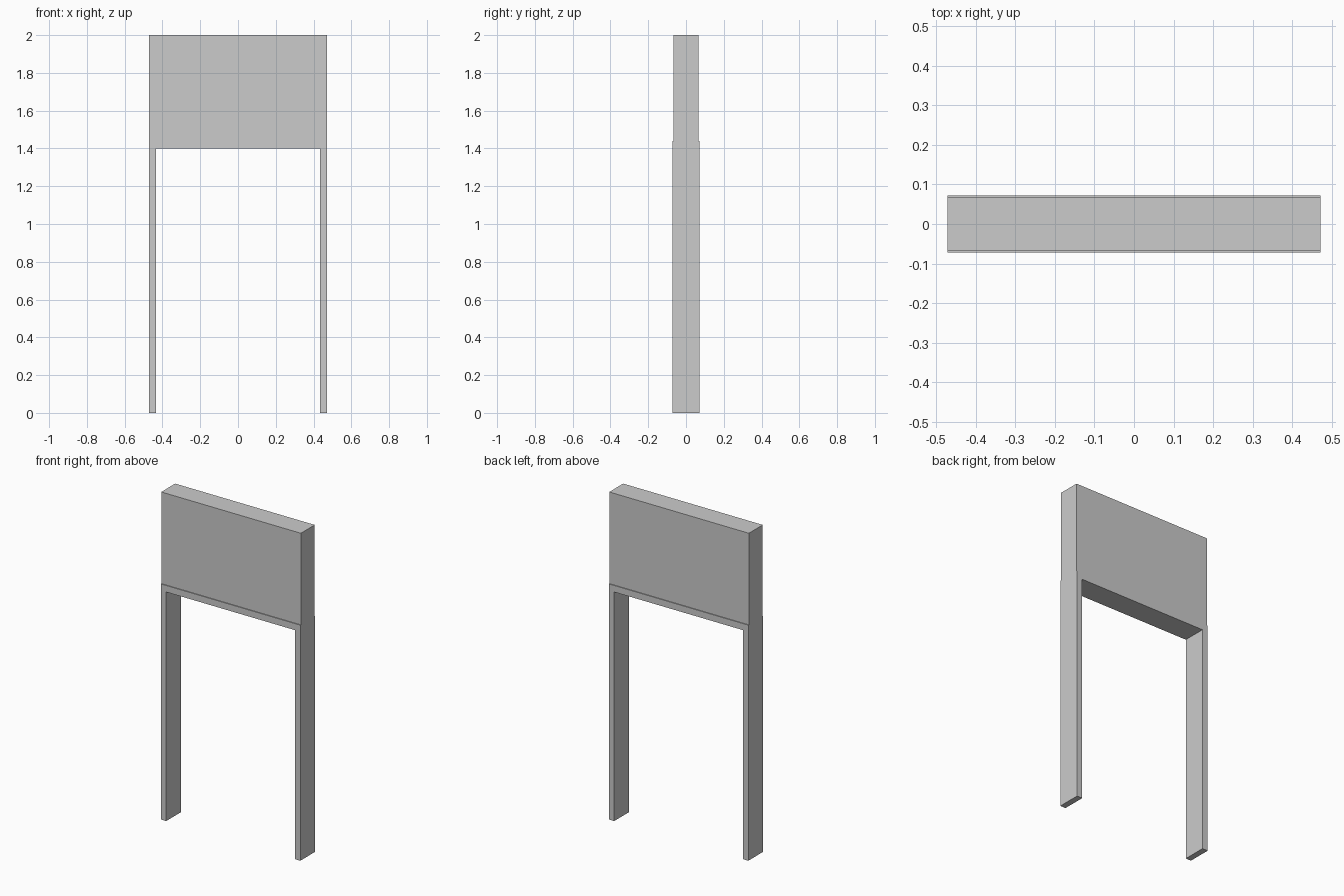
import bpy
import bmesh

if "Cube" in bpy.data.objects:
    bpy.data.objects.remove(bpy.data.objects["Cube"])

HALF_W = 0.472


def extrude_profile(name, profile, half_depth):
    """Extrude an x-z outline symmetrically along y."""
    bm = bmesh.new()
    face = bm.faces.new([bm.verts.new((x, -half_depth, z)) for x, z in profile])
    grown = bmesh.ops.extrude_face_region(bm, geom=[face])
    verts = [v for v in grown["geom"] if isinstance(v, bmesh.types.BMVert)]
    bmesh.ops.translate(bm, verts=verts, vec=(0, 2 * half_depth, 0))
    bmesh.ops.recalc_face_normals(bm, faces=bm.faces)
    mesh = bpy.data.meshes.new(name)
    bm.to_mesh(mesh)
    bm.free()
    obj = bpy.data.objects.new(name, mesh)
    bpy.context.collection.objects.link(obj)
    return obj


# Door frame: two jambs joined by a lintel
inner = 0.435
half = [(HALF_W, 1.44), (HALF_W, 0), (inner, 0), (inner, 1.40)]
extrude_profile("door_frame", half + [(-x, z) for x, z in reversed(half)], 0.072)

# Slightly thinner wall panel above the frame
extrude_profile("upper_panel", [(-HALF_W, 1.44), (HALF_W, 1.44),
                                (HALF_W, 2.0), (-HALF_W, 2.0)], 0.067)
